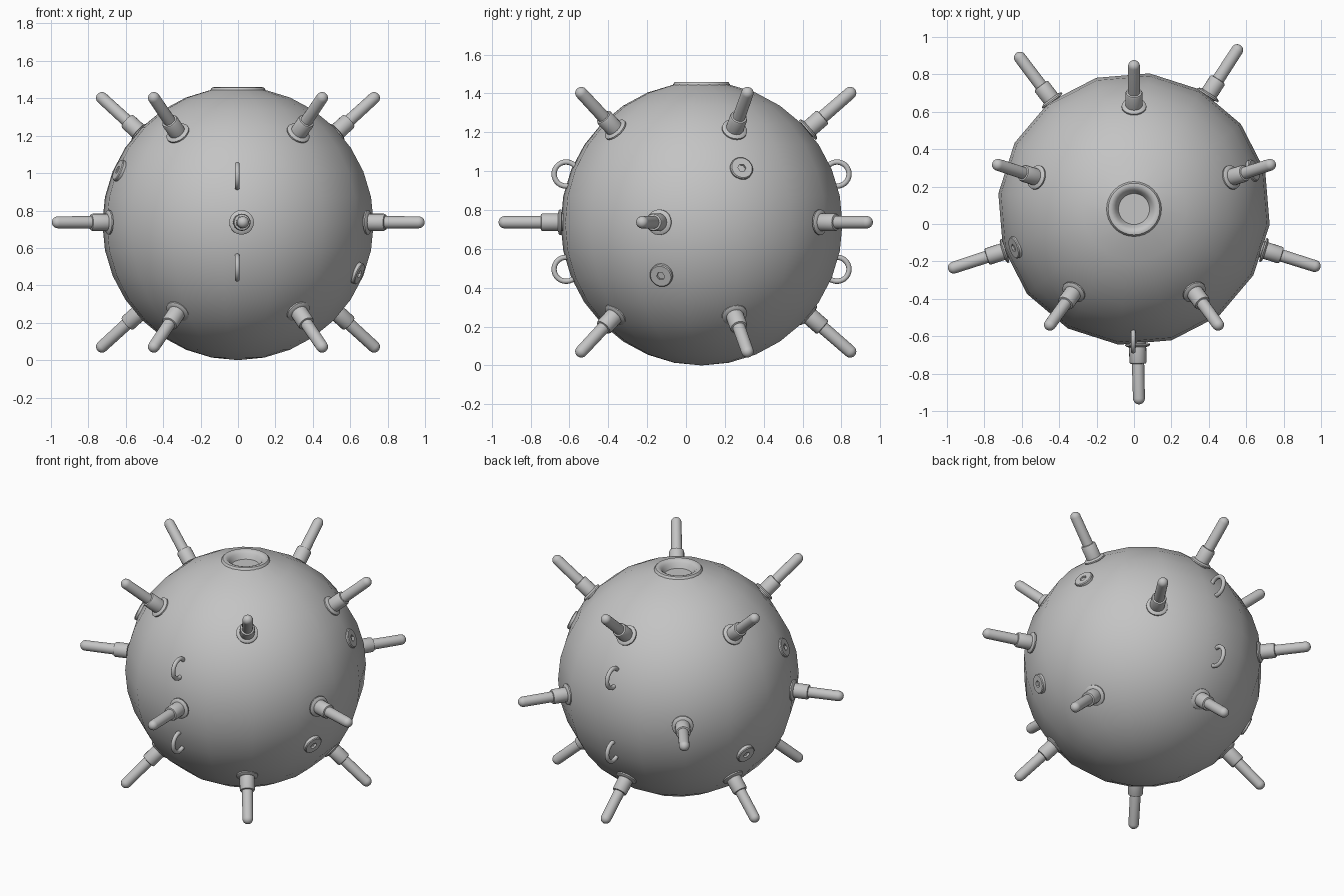
import bpy, bmesh, math
from mathutils import Vector, Matrix

cube = bpy.data.objects.get("Cube")
if cube:
    bpy.data.objects.remove(cube, do_unlink=True)

R = 0.73
CENTRE = Vector((0, 0.08, R))

steel = bpy.data.materials.new("grey_steel")
steel.use_nodes = True
GREY = (0.55, 0.55, 0.55, 1)
steel.diffuse_color = GREY
steel.node_tree.nodes["Principled BSDF"].inputs["Base Color"].default_value = GREY


def finish(name, bm, matrix, angle=35):
    """Turn a bmesh into a smooth-shaded object."""
    bmesh.ops.recalc_face_normals(bm, faces=bm.faces)
    mesh = bpy.data.meshes.new(name)
    bm.to_mesh(mesh)
    bm.free()
    mesh.materials.append(steel)
    obj = bpy.data.objects.new(name, mesh)
    bpy.context.collection.objects.link(obj)
    obj.matrix_world = matrix
    bpy.ops.object.select_all(action='DESELECT')
    obj.select_set(True)
    bpy.context.view_layer.objects.active = obj
    bpy.ops.object.shade_smooth_by_angle(angle=math.radians(angle))
    return obj


def lathe(profile, segments, hex_below=0):
    """Revolve (radius, height) points about z; radii below hex_below become hexagonal."""
    bm = bmesh.new()
    rings = []
    for r, z in profile:
        if r == 0:
            rings.append([bm.verts.new((0, 0, z))] * segments)
            continue
        ring = []
        for i in range(segments):
            a = math.tau * i / segments
            k = 1
            if r < hex_below:
                k = math.cos(math.pi / 6) / math.cos(a % (math.pi / 3) - math.pi / 6)
            ring.append(bm.verts.new((r * k * math.cos(a), r * k * math.sin(a), z)))
        rings.append(ring)
    for lo, hi in zip(rings, rings[1:]):
        for i in range(segments):
            j = (i + 1) % segments
            corners = list(dict.fromkeys((lo[i], lo[j], hi[j], hi[i])))
            bm.faces.new(corners)
    return bm


def outward(direction, centre=CENTRE):
    """Placement whose z axis points along a direction from the centre."""
    return Matrix.Translation(centre) @ direction.to_track_quat('Z', 'Y').to_matrix().to_4x4()


def polar(azimuth, elevation):
    a, e = math.radians(azimuth), math.radians(elevation)
    return Vector((math.cos(a) * math.cos(e), math.sin(a) * math.cos(e), math.sin(e)))


# Round shell, open at the top ring
RINGS = 16
shell = [(0, -R)]
for i in range(1, RINGS):
    t = math.pi * i / RINGS
    shell.append((R * math.sin(t), -R * math.cos(t)))
finish("shell", lathe(shell, 16),
       Matrix.Translation(CENTRE) @ Matrix.Rotation(math.radians(-6.5), 4, 'Z'), 60)

# Rounded rim and recessed filler well on top
well = [(0.15, 0.70), (0.146, 0.718), (0.138, 0.728), (0.126, 0.73), (0.112, 0.725),
        (0.1, 0.713), (0.09, 0.695), (0.083, 0.682), (0, 0.682)]
finish("filler_well", lathe(well, 32), Matrix.Translation(CENTRE))

# Contact horns: flange, collar and round-tipped rod
horn = [(0, 0.69), (0.045, 0.69), (0.045, 0.72), (0.066, 0.722), (0.066, 0.73), (0.058, 0.736),
        (0.046, 0.739), (0.046, 0.818), (0.042, 0.826), (0.033, 0.828)]
for i in range(6):
    t = math.pi / 2 * i / 5
    horn.append((0.032 * math.cos(t) if i < 5 else 0, 1.013 + 0.032 * math.sin(t)))
horn_centre = CENTRE + Vector((0, 0, 0.007))
rows = {
    "middle": (0, (-88.5, -17.5, 57, 127, 198)),
    "upper": (41, [18 + 72 * i for i in range(5)]),
    "lower": (-41, [18 + 72 * i for i in range(5)]),
}
for row, (elevation, azimuths) in rows.items():
    for n, azimuth in enumerate(azimuths):
        finish(f"{row}_horn_{n + 1}", lathe(horn, 20),
               outward(polar(azimuth, elevation), horn_centre))

# Lifting eyes, front and back, above and below the middle row
for side, sy in (("front", -1), ("back", 1)):
    for level, sz in (("upper", 1), ("lower", -1)):
        place = CENTRE + Vector((-0.004, sy * 0.697, 0.01 + sz * 0.245))
        bpy.ops.mesh.primitive_torus_add(
            major_segments=28, minor_segments=10, major_radius=0.062, minor_radius=0.0135,
            location=place, rotation=(0, math.pi / 2, 0))
        eye = bpy.context.object
        eye.name = f"{side}_{level}_lifting_eye"
        eye.data.materials.append(steel)
        bpy.ops.object.shade_smooth_by_angle(angle=math.radians(60))

# Plugs with a hexagonal socket, two on each side
plug = [(0.06, 0.70), (0.06, 0.731), (0.055, 0.736), (0.022, 0.736), (0.0215, 0.722), (0, 0.722)]
for side, sx in (("left", 1), ("right", -1)):
    for level, sz in (("upper", 1), ("lower", -1)):
        direction = Vector((sx * 0.65, sx * sz * 0.21, 0.01 + sz * 0.28))
        finish(f"{side}_{level}_plug", lathe(plug, 24, 0.03), outward(direction))
